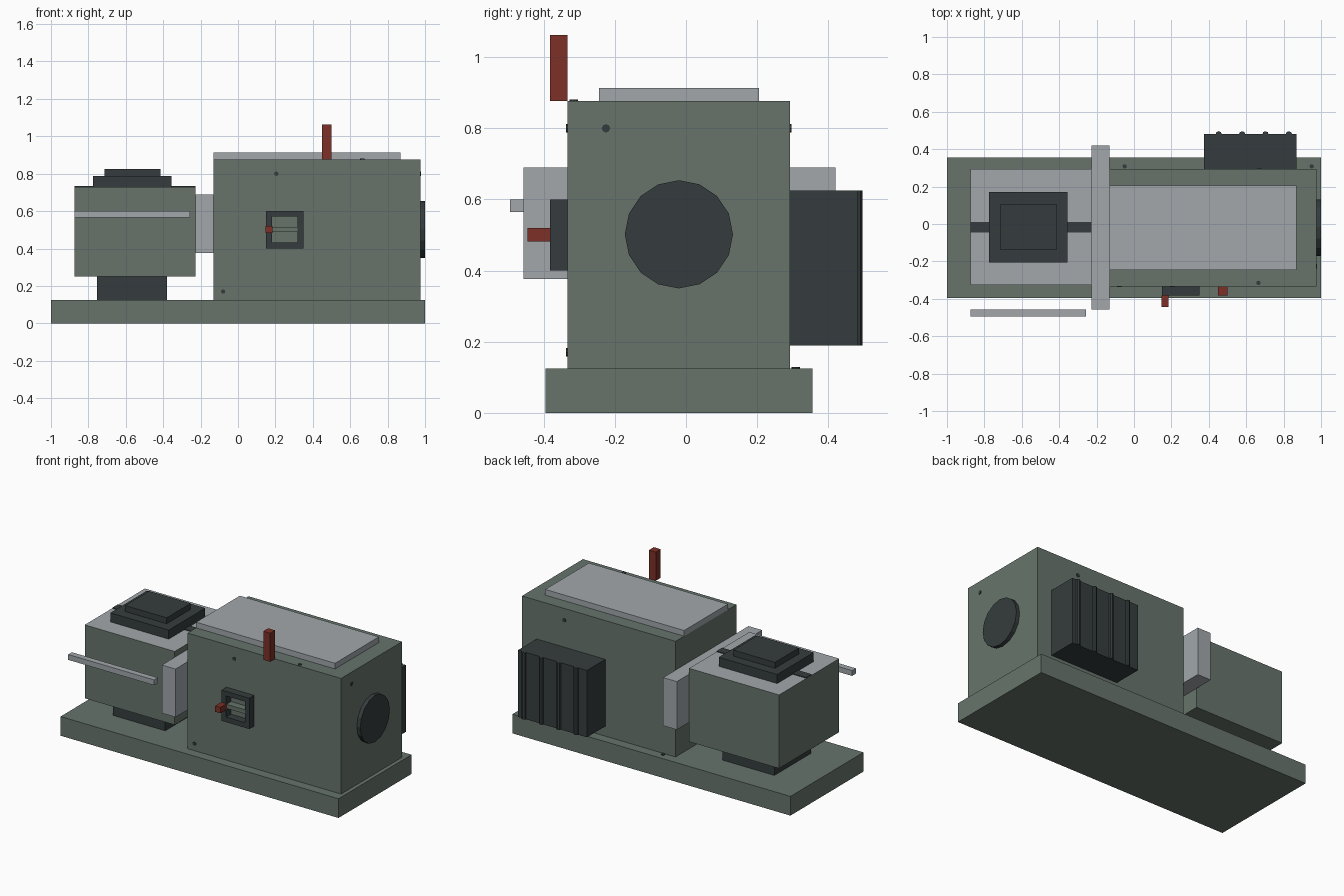
import bpy
from math import pi

default = bpy.data.objects.get("Cube")
if default:
    bpy.data.objects.remove(default, do_unlink=True)


def material(name, color):
    m = bpy.data.materials.new(name)
    m.use_nodes = True
    m.diffuse_color = (*color, 1)
    m.node_tree.nodes["Principled BSDF"].inputs["Base Color"].default_value = (*color, 1)
    return m


green = material("machine green", (0.135, 0.175, 0.148))
grey = material("light steel", (0.36, 0.39, 0.41))
dark = material("dark iron", (0.036, 0.046, 0.047))
red = material("handle red", (0.2, 0.03, 0.02))


def box(name, x, y, z, mat):
    """Box spanning the given (low, high) ranges."""
    spans = (x, y, z)
    bpy.ops.mesh.primitive_cube_add(size=1, location=[(a + b) / 2 for a, b in spans])
    ob = bpy.context.object
    ob.name = name
    ob.scale = [b - a for a, b in spans]
    bpy.ops.object.transform_apply(location=False, rotation=False, scale=True)
    ob.data.materials.append(mat)
    return ob


def disc(name, center, radius, depth, mat, sides=16, rot=(0, 0, 0)):
    bpy.ops.mesh.primitive_cylinder_add(vertices=sides, radius=radius, depth=depth,
                                        location=center, rotation=rot)
    ob = bpy.context.object
    ob.name = name
    ob.data.materials.append(mat)
    return ob


# Base and main housing
FRONT, BACK, TOP, DECK = -0.333, 0.293, 0.877, 0.125
box("base", (-1, 1), (-0.395, 0.355), (0, DECK), green)
box("housing", (-0.13, 0.975), (FRONT, BACK), (DECK, TOP), green)
box("housing_lid", (-0.13, 0.87), (-0.245, 0.205), (TOP, 0.914), grey)
disc("end_cover", (0.98, -0.02, 0.502), 0.152, 0.04, dark, rot=(0, pi / 2, 0))

# Head block with a light top face
head = box("head_block", (-0.875, -0.228), (-0.325, BACK), (0.25, 0.728), green)
head.data.materials.append(grey)
for face in head.data.polygons:
    if face.normal.z > 0.9:
        face.material_index = 1
box("pedestal", (-0.755, -0.38), (-0.205, 0.17), (DECK, 0.25), dark)
box("cap_lower", (-0.775, -0.355), (-0.205, 0.17), (0.728, 0.787), dark)
box("cap_upper", (-0.715, -0.415), (-0.14, 0.107), (0.787, 0.826), dark)
box("head_strip", (-0.873, -0.228), (-0.045, 0.012), (0.724, 0.733), dark)

# Joining flange and guide rail
box("flange", (-0.228, -0.13), (-0.457, 0.42), (0.377, 0.69), grey)
box("guide_rail", (-0.875, -0.257), (-0.495, -0.457), (0.565, 0.6), grey)

# Control frame: four sides around an open window
y = (-0.383, FRONT)
for side, x in (("left", (0.317, 0.35)), ("right", (0.15, 0.183))):
    box("frame_" + side, x, y, (0.4, 0.6), dark)
for side, z in (("top", (0.57, 0.6)), ("bottom", (0.4, 0.433))):
    box("frame_" + side, (0.183, 0.317), y, z, dark)
box("window_bar", (0.183, 0.317), (-0.38, FRONT), (0.488, 0.515), green)
box("control_knob", (0.147, 0.185), (-0.445, -0.383), (0.482, 0.52), red)
box("upright_lever", (0.45, 0.5), y, (TOP, 1.063), red)

# Ribbed rear unit
box("rear_unit", (0.375, 0.87), (BACK, 0.482), (0.19, 0.625), dark)
for i in range(4):
    disc("rear_rib", (0.453 + 0.125 * i, 0.479, 0.4075), 0.017, 0.435, dark, 8)

# Small bolt heads
bolts = (("front", (0.205, FRONT, 0.8)), ("front", (-0.08, FRONT, 0.17)),
         ("back", (0.67, BACK, 0.8)), ("end", (0.975, -0.225, 0.8)),
         ("top", (0.665, -0.315, TOP)),
         ("deck", (-0.05, 0.308, DECK)), ("deck", (0.95, 0.308, DECK)))
turns = {"front": (pi / 2, 0, 0), "back": (pi / 2, 0, 0), "end": (0, pi / 2, 0)}
for side, spot in bolts:
    disc(side + "_bolt", spot, 0.012, 0.008, dark, 8, turns.get(side, (0, 0, 0)))
